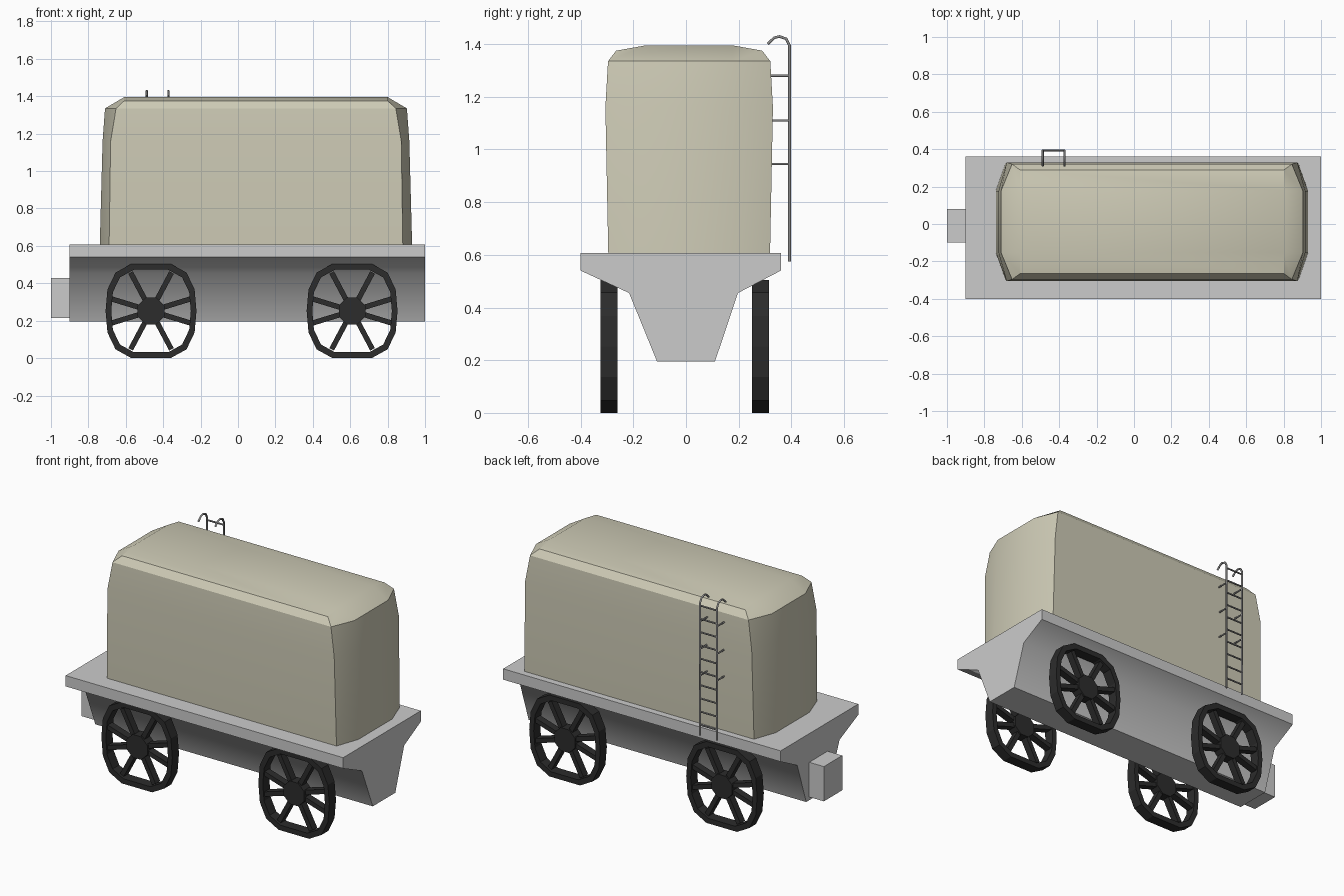
import bpy, bmesh
from math import cos, sin, radians, pi
from mathutils import Matrix

if "Cube" in bpy.data.objects:
    bpy.data.objects.remove(bpy.data.objects["Cube"])


def mat(name, rgb):
    m = bpy.data.materials.new(name)
    m.diffuse_color = (*rgb, 1)
    m.use_nodes = True
    m.node_tree.nodes["Principled BSDF"].inputs["Base Color"].default_value = m.diffuse_color
    return m


def finish(name, bm, material=None, smooth=None):
    bmesh.ops.recalc_face_normals(bm, faces=bm.faces)
    me = bpy.data.meshes.new(name)
    bm.to_mesh(me)
    bm.free()
    ob = bpy.data.objects.new(name, me)
    bpy.context.collection.objects.link(ob)
    if material:
        me.materials.append(material)
    if smooth:
        bpy.ops.object.select_all(action='DESELECT')
        ob.select_set(True)
        bpy.context.view_layer.objects.active = ob
        bpy.ops.object.shade_smooth_by_angle(angle=radians(smooth))
    return ob


def loft(bm, rings, closed=False):
    """Skin a list of rings; cap the ends, or join last to first."""
    vs = [[bm.verts.new(p) for p in r] for r in rings]
    n = len(vs[0])
    pairs = list(zip(vs, vs[1:])) + ([(vs[-1], vs[0])] if closed else [])
    for a, b in pairs:
        for i in range(n):
            j = (i + 1) % n
            bm.faces.new((a[i], a[j], b[j], b[i]))
    if not closed:
        bm.faces.new(vs[0])
    return vs


cream = mat("cream_paint", (0.62, 0.60, 0.47))
black = mat("black_iron", (0.025, 0.025, 0.025))
steel = mat("ladder_steel", (0.25, 0.25, 0.25))

# Chassis: hopper-shaped profile extruded along x
prof = [(-0.40, 0.607), (-0.40, 0.54), (-0.216, 0.455), (-0.11, 0.195),
        (0.11, 0.195), (0.197, 0.455), (0.36, 0.54), (0.36, 0.607)]
bm = bmesh.new()
vs = loft(bm, [[(x, y, z) for y, z in prof] for x in (-0.90, 1.0)])
bm.faces.new(vs[-1])
finish("chassis", bm, smooth=45)

# Coupling block
bm = bmesh.new()
bmesh.ops.create_cube(bm, size=1, matrix=Matrix.Translation((-0.94, -0.01, 0.322))
                      @ Matrix.Diagonal((0.12, 0.18, 0.215, 1)))
finish("coupling_block", bm)

# Tank: lofted eight-sided plan with a crowned roof
CX, CY = 0.096, 0.012
levels = [  # corner x, corner y, corner z, end x, end z
    (0.785, 0.307, 0.605, 0.835, 0.605), (0.777, 0.318, 1.16, 0.82, 1.16),
    (0.748, 0.308, 1.335, 0.807, 1.335), (0.705, 0.277, 1.375, 0.705, 1.395)]
rings = []
for xc, yc, zc, xe, ze in levels:
    q = [(xe, -0.165, ze), (xe, 0.165, ze), (xc, yc, zc), (-xc, yc, zc),
         (-xe, 0.165, ze), (-xe, -0.165, ze), (-xc, -yc, zc), (xc, -yc, zc)]
    rings.append([(CX + x, CY + y, z) for x, y, z in q])
bm = bmesh.new()
t = loft(bm, rings)[-1]
for f in ((0, 1, 4, 5), (1, 2, 3, 4), (5, 6, 7, 0)):
    bm.faces.new([t[i] for i in f])
finish("tank", bm, cream, smooth=32)

# Spoked wheels: faceted rim, octagonal hub, eight spokes
quarter = [(0.243, 0), (0.233, 0.115), (0.19, 0.205), (0.105, 0.252)]
upper = quarter + [(-x, z) for x, z in reversed(quarter)]
rim = upper + [(x, -z) for x, z in reversed(upper[1:-1])]


def wheel(name, cx, cy, cz=0.252, hw=0.0325):
    bm = bmesh.new()
    inner = 0.875
    loft(bm, [[(x * s, y, z * s) for x, z in rim]
              for s, y in ((1, -hw), (1, hw), (inner, hw), (inner, -hw))], closed=True)
    hub = [(0.077 * cos(pi / 8 + k * pi / 4), 0.077 * sin(pi / 8 + k * pi / 4))
           for k in range(8)]
    v = loft(bm, [[(x, y, z) for x, z in hub] for y in (-hw, hw)])
    bm.faces.new(v[-1])
    for base in (0, 180):
        for a in (17, 62, 118, 163):
            bmesh.ops.create_cube(
                bm, size=1, matrix=Matrix.Rotation(-radians(base + a), 4, 'Y')
                @ Matrix.Translation((0.145, 0, 0)) @ Matrix.Diagonal((0.175, 0.045, 0.028, 1)))
    bmesh.ops.translate(bm, vec=(cx, cy, cz), verts=bm.verts)
    finish(name, bm, black)


for end, x in (("left", -0.465), ("right", 0.61)):
    for side, y in (("front", -0.2925), ("back", 0.2825)):
        wheel(f"{side}_{end}_wheel", x, y)


# Ladder: hooked rails, rungs and stand-offs as thin tubes
def tubes(name, paths, radius):
    cu = bpy.data.curves.new(name, 'CURVE')
    cu.dimensions = '3D'
    cu.bevel_depth = radius
    cu.bevel_resolution = 1
    cu.use_fill_caps = True
    for pts in paths:
        s = cu.splines.new('POLY')
        s.points.add(len(pts) - 1)
        for p, co in zip(s.points, pts):
            p.co = (*co, 1)
    cu.materials.append(steel)
    bpy.context.collection.objects.link(bpy.data.objects.new(name, cu))


LX, LY = (-0.488, -0.372), 0.393
hook = [(LY, 0.575), (LY, 1.395), (0.38, 1.42), (0.355, 1.429), (0.335, 1.424), (0.31, 1.40)]
tubes("ladder_rails", [[(x, y, z) for y, z in hook] for x in LX], 0.006)
tubes("ladder_rungs", [[(LX[0], LY, 0.64 + 0.082 * i), (LX[1], LY, 0.64 + 0.082 * i)]
                       for i in range(10)], 0.005)
tubes("ladder_standoffs", [[(x, 0.318, z), (x, LY, z)]
                           for x in LX for z in (0.945, 1.11, 1.28)], 0.005)
